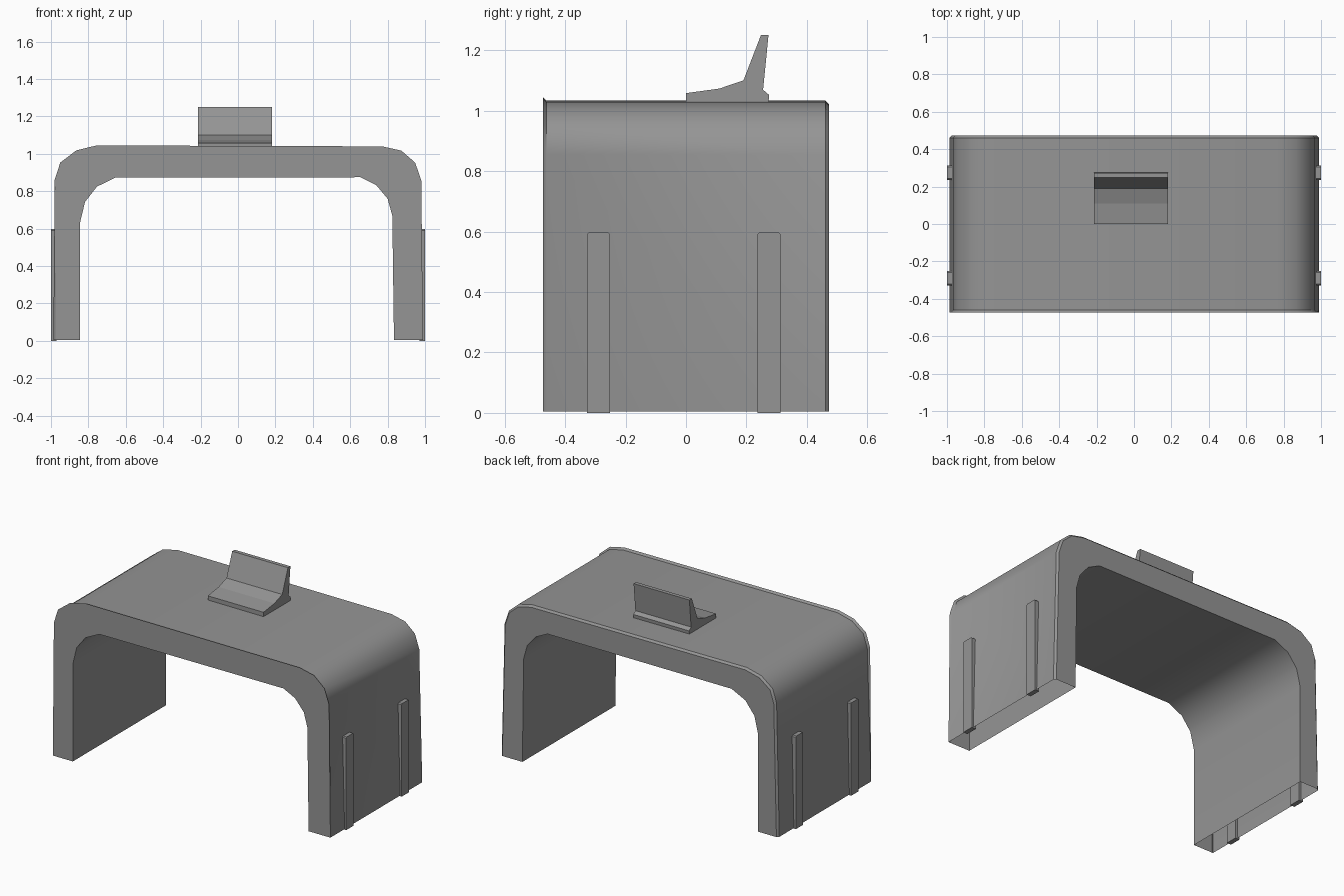
import bpy, bmesh, math

if "Cube" in bpy.data.objects:
    bpy.data.objects.remove(bpy.data.objects["Cube"], do_unlink=True)

grey = bpy.data.materials.new("mid grey")
grey.use_nodes = True
colour = (0.3, 0.3, 0.3, 1)
grey.diffuse_color = colour
grey.node_tree.nodes["Principled BSDF"].inputs["Base Color"].default_value = colour


def finish(name, bm, angle=40):
    """Turn a bmesh into a named, shaded object."""
    bmesh.ops.recalc_face_normals(bm, faces=bm.faces)
    mesh = bpy.data.meshes.new(name)
    bm.to_mesh(mesh)
    bm.free()
    mesh.materials.append(grey)
    obj = bpy.data.objects.new(name, mesh)
    bpy.context.collection.objects.link(obj)
    bpy.ops.object.select_all(action="DESELECT")
    obj.select_set(True)
    bpy.context.view_layer.objects.active = obj
    bpy.ops.object.shade_smooth_by_angle(angle=math.radians(angle))
    return obj


def prism(points_a, points_b):
    """Closed prism between two matching outlines."""
    bm = bmesh.new()
    a = [bm.verts.new(p) for p in points_a]
    b = [bm.verts.new(p) for p in points_b]
    bm.faces.new(a)
    bm.faces.new(b)
    for i in range(len(a)):
        j = (i + 1) % len(a)
        bm.faces.new((a[i], a[j], b[j], b[i]))
    return bm


# Arch shell: outer and inner outline, open under both legs
outer = [(-0.987, 0), (-0.968, 0.86), (-0.94, 0.946), (-0.86, 1.007), (-0.755, 1.033),
         (0.77, 1.028), (0.868, 1.006), (0.937, 0.946), (0.968, 0.855), (0.989, 0)]
inner = [(0.834, 0), (0.825, 0.67), (0.8, 0.76), (0.738, 0.834), (0.655, 0.875),
         (-0.655, 0.873), (-0.754, 0.825), (-0.818, 0.743), (-0.845, 0.63), (-0.845, 0)]
half_depth = 0.473
floor = 0.004
outline = [(x, max(z, floor)) for x, z in outer + inner]
bm = prism([(x, -half_depth, z) for x, z in outline],
           [(x, half_depth, z) for x, z in outline])
bm.normal_update()
bottoms = [f for f in bm.faces if all(v.co.z < 0.01 for v in f.verts)]
bmesh.ops.delete(bm, geom=bottoms, context="FACES_ONLY")

# Small chamfer along the outer front and back rims
bm.verts.ensure_lookup_table()
n = len(outline)
rim = []
for start in (0, n):
    for i in range(len(outer) - 1):
        rim.append(bm.edges.get((bm.verts[start + i], bm.verts[start + i + 1])))
bmesh.ops.bevel(bm, geom=rim, offset=0.012, segments=1, affect="EDGES")
finish("arch_shell", bm)

# Raised clip on the roof
clip = [(0, 1.028), (0, 1.058), (0.11, 1.073), (0.19, 1.1), (0.248, 1.25),
        (0.273, 1.25), (0.255, 1.069), (0.275, 1.052), (0.273, 1.028)]
finish("roof_clip", prism([(-0.215, y, z) for y, z in clip],
                          [(0.182, y, z) for y, z in clip]), 10)

# Side ribs, with clipped top corners
for side, side_name in ((1, "left"), (-1, "right")):
    for y0, end_name in ((-0.328, "front"), (0.236, "back")):
        y1 = y0 + 0.076
        c = 0.006
        rib = [(y0, 0), (y1, 0), (y1, 0.597 - c), (y1 - c, 0.597), (y0 + c, 0.597), (y0, 0.597 - c)]
        finish(f"{end_name}_{side_name}_rib",
               prism([(side * 0.97, y, z) for y, z in rib],
                     [(side, y, z) for y, z in rib]), 10)
